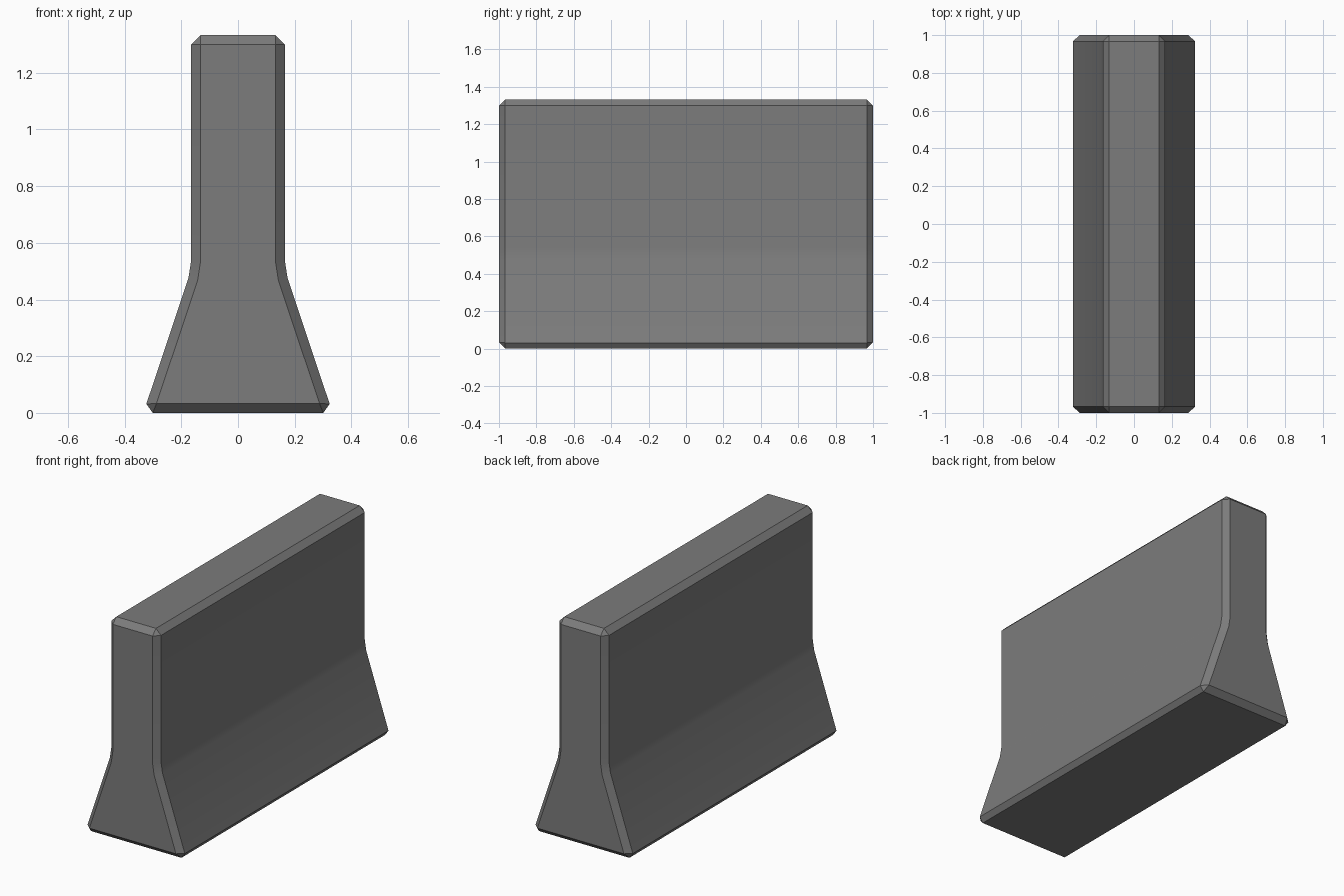
import bpy, bmesh, math

if "Cube" in bpy.data.objects:
    bpy.data.objects.remove(bpy.data.objects["Cube"])

concrete = bpy.data.materials.new("grey concrete")
concrete.diffuse_color = (0.2, 0.2, 0.2, 1)
concrete.use_nodes = True
concrete.node_tree.nodes["Principled BSDF"].inputs["Base Color"].default_value = concrete.diffuse_color

# Right half of the barrier profile (x, z), mirrored to the left
half = [(0.334, 0), (0.175, 0.475), (0.165, 0.54), (0.165, 1.333)]
profile = half + [(-x, z) for x, z in reversed(half)]

# Extrude the profile along y
bm = bmesh.new()
face = bm.faces.new([bm.verts.new((x, -1, z)) for x, z in profile])
ext = bmesh.ops.extrude_face_region(bm, geom=[face])
bmesh.ops.translate(bm, vec=(0, 2, 0),
                    verts=[v for v in ext["geom"] if isinstance(v, bmesh.types.BMVert)])
bmesh.ops.recalc_face_normals(bm, faces=bm.faces)

# Chamfer every sharp edge, leaving the soft bends in the flanks
sharp = [e for e in bm.edges if e.calc_face_angle() > math.radians(30)]
bmesh.ops.bevel(bm, geom=sharp, offset=0.0333, offset_type='OFFSET',
                segments=1, affect='EDGES', profile=0.5)
bmesh.ops.recalc_face_normals(bm, faces=bm.faces)

mesh = bpy.data.meshes.new("concrete_barrier")
bm.to_mesh(mesh)
bm.free()
mesh.materials.append(concrete)
barrier = bpy.data.objects.new("concrete_barrier", mesh)
bpy.context.collection.objects.link(barrier)

# Smooth the gentle bends only
bpy.context.view_layer.objects.active = barrier
barrier.select_set(True)
bpy.ops.object.shade_smooth_by_angle(angle=math.radians(30))
